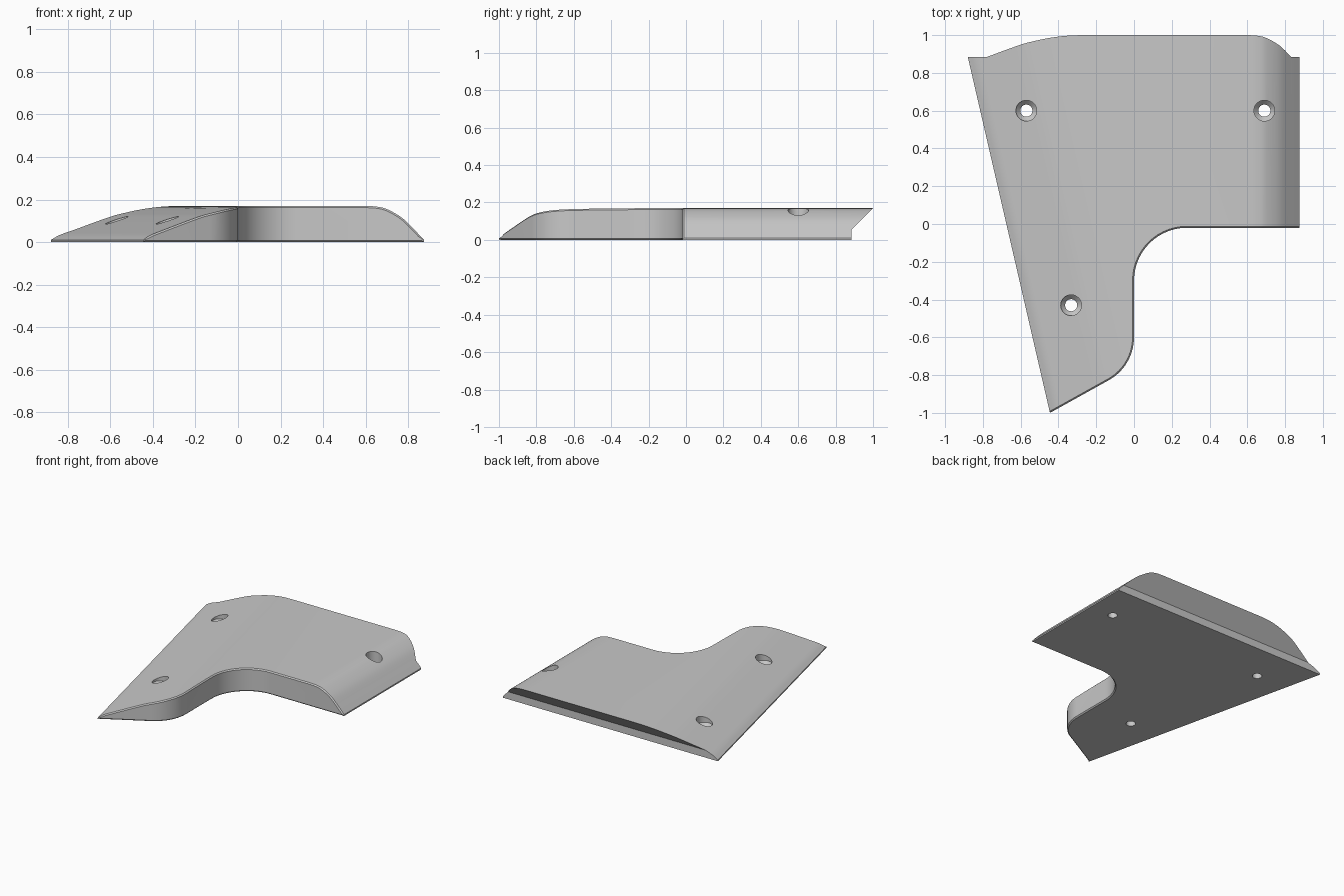
import bpy, bmesh, math
from mathutils import Vector

if "Cube" in bpy.data.objects:
    bpy.data.objects.remove(bpy.data.objects["Cube"])

grey = bpy.data.materials.new("light grey")
grey.use_nodes = True
grey.diffuse_color = (0.58, 0.58, 0.58, 1)
grey.node_tree.nodes["Principled BSDF"].inputs["Base Color"].default_value = (0.58, 0.58, 0.58, 1)


def prism(name, points, sweep):
    """Closed solid: a planar outline swept along a vector."""
    bm = bmesh.new()
    face = bm.faces.new([bm.verts.new(p) for p in points])
    swept = bmesh.ops.extrude_face_region(bm, geom=[face])["geom"]
    bmesh.ops.translate(bm, vec=sweep, verts=[v for v in swept if isinstance(v, bmesh.types.BMVert)])
    bmesh.ops.recalc_face_normals(bm, faces=bm.faces)
    mesh = bpy.data.meshes.new(name)
    bm.to_mesh(mesh)
    bm.free()
    obj = bpy.data.objects.new(name, mesh)
    bpy.context.collection.objects.link(obj)
    mesh.materials.append(grey)
    return obj


def combine(target, tool, operation):
    """Apply a boolean and throw the tool away."""
    mod = target.modifiers.new("cut", "BOOLEAN")
    mod.operation, mod.object, mod.solver = operation, tool, "EXACT"
    bpy.context.view_layer.objects.active = target
    bpy.ops.object.modifier_apply(modifier=mod.name)
    bpy.data.objects.remove(tool)


def fillet(before, corner, after, reach, steps=14):
    """Arc that touches both sides of a corner at the given reach."""
    a, c, b = Vector(before), Vector(corner), Vector(after)
    u, v = (a - c).normalized(), (b - c).normalized()
    half = u.angle(v) / 2
    radius = reach * math.tan(half)
    centre = c + (u + v).normalized() * reach / math.cos(half)
    start, end = (c + u * reach - centre).normalized(), (c + v * reach - centre).normalized()
    return [centre + start.slerp(end, i / steps).normalized() * radius for i in range(steps + 1)]


def smooth_profile(points, steps=6):
    """Catmull-Rom curve through a few points."""
    pts = [Vector(p) for p in points]
    pts = [2 * pts[0] - pts[1]] + pts + [2 * pts[-1] - pts[-2]]
    out = []
    for p, q, r, s in zip(pts, pts[1:], pts[2:], pts[3:]):
        for i in range(steps):
            t = i / steps
            out.append(0.5 * (2 * q + (r - p) * t + (2 * p - 5 * q + 4 * r - s) * t * t
                              + (3 * q - p - 3 * r + s) * t ** 3))
    return out + [pts[-2]]


# Plan outline with a rounded inner corner and a rounded foot
tip, foot, elbow, right = (-0.445, -1), (0, -0.753), (0, -0.02), (0.875, -0.02)
plan = [(-1.0, 1.4), (-1.0, -1), tip]
plan += fillet(tip, foot, elbow, 0.153) + fillet(foot, elbow, right, 0.28) + [right, (0.875, 1.4)]
body = prism("cover_plate", [(p[0], p[1], 0) for p in plan], (0, 0, 0.4))

# Long domed slope, swept along the slanted left edge
edge = Vector((0.435, -1.885, 0)).normalized()
inward = Vector((-edge.y, edge.x, 0))
origin = Vector((-0.88, 0.885, 0)) - edge
slope = smooth_profile([(0, 0.01), (0.04, 0.033), (0.1, 0.055), (0.28, 0.117), (0.36, 0.138),
                        (0.45, 0.156), (0.54, 0.167), (0.62, 0.17)])
slope = [(0, 0)] + [tuple(p) for p in slope] + [(3, 0.17), (3, 0)]
combine(body, prism("left_slope", [origin + inward * d + Vector((0, 0, z)) for d, z in slope],
                    edge * 4.5), "INTERSECT")

# Tighter rounded shoulder along the right edge
shoulder = smooth_profile([(0.6, 0.17), (0.65, 0.167), (0.7, 0.155), (0.77, 0.115), (0.83, 0.057),
                           (0.875, 0.01)])
shoulder = [(-2, 0), (-2, 0.17)] + [tuple(p) for p in shoulder] + [(0.875, 0)]
combine(body, prism("right_shoulder", [(x, -2, z) for x, z in shoulder], (0, 4, 0)), "INTERSECT")

# Undercut back: a short upright lip, then a slope leaning outwards
back = [(-2, -0.1), (0.885, -0.1), (0.885, 0.055), (1.0, 0.17), (1.0, 0.3), (-2, 0.3)]
combine(body, prism("back_undercut", [(-2, y, z) for y, z in back], (4, 0, 0)), "INTERSECT")

# Narrow chamfers along the top and bottom of the front wall
bm = bmesh.new()
bm.from_mesh(body.data)
bmesh.ops.remove_doubles(bm, verts=bm.verts, dist=0.0002)
bm.normal_update()


def is_wall(f):
    c = f.calc_center_median()
    return abs(f.normal.z) < 0.05 and f.normal.x > -0.9 and f.normal.y < 0.1 and c.x < 0.86


rim = [e for e in bm.edges if len(e.link_faces) == 2
       and sum(is_wall(f) for f in e.link_faces) == 1
       and max(abs(f.normal.z) for f in e.link_faces) > 0.3]
bmesh.ops.bevel(bm, geom=rim, offset=0.008, segments=1, affect="EDGES", clamp_overlap=False)
bm.to_mesh(body.data)
bm.free()

# Countersunk screw holes
for x, y in [(-0.57, 0.6), (0.69, 0.6), (-0.333, -0.43)]:
    bm = bmesh.new()
    rings = []
    for r, z in [(0.032, -0.1), (0.032, 0.045), (0.055, 0.07), (0.055, 0.3)]:
        rings.append([bm.verts.new((x + r * math.cos(k * math.tau / 32), y + r * math.sin(k * math.tau / 32), z))
                      for k in range(32)])
    for low, high in zip(rings, rings[1:]):
        for k in range(32):
            bm.faces.new((low[k - 1], low[k], high[k], high[k - 1]))
    bm.faces.new(rings[0][::-1])
    bm.faces.new(rings[-1])
    bmesh.ops.recalc_face_normals(bm, faces=bm.faces)
    mesh = bpy.data.meshes.new("screw_hole")
    bm.to_mesh(mesh)
    bm.free()
    mesh.materials.append(grey)
    hole = bpy.data.objects.new("screw_hole", mesh)
    bpy.context.collection.objects.link(hole)
    combine(body, hole, "DIFFERENCE")

# Smooth curves, crisp edges
bpy.ops.object.select_all(action="DESELECT")
body.select_set(True)
bpy.context.view_layer.objects.active = body
bpy.ops.object.shade_smooth_by_angle(angle=math.radians(25))
